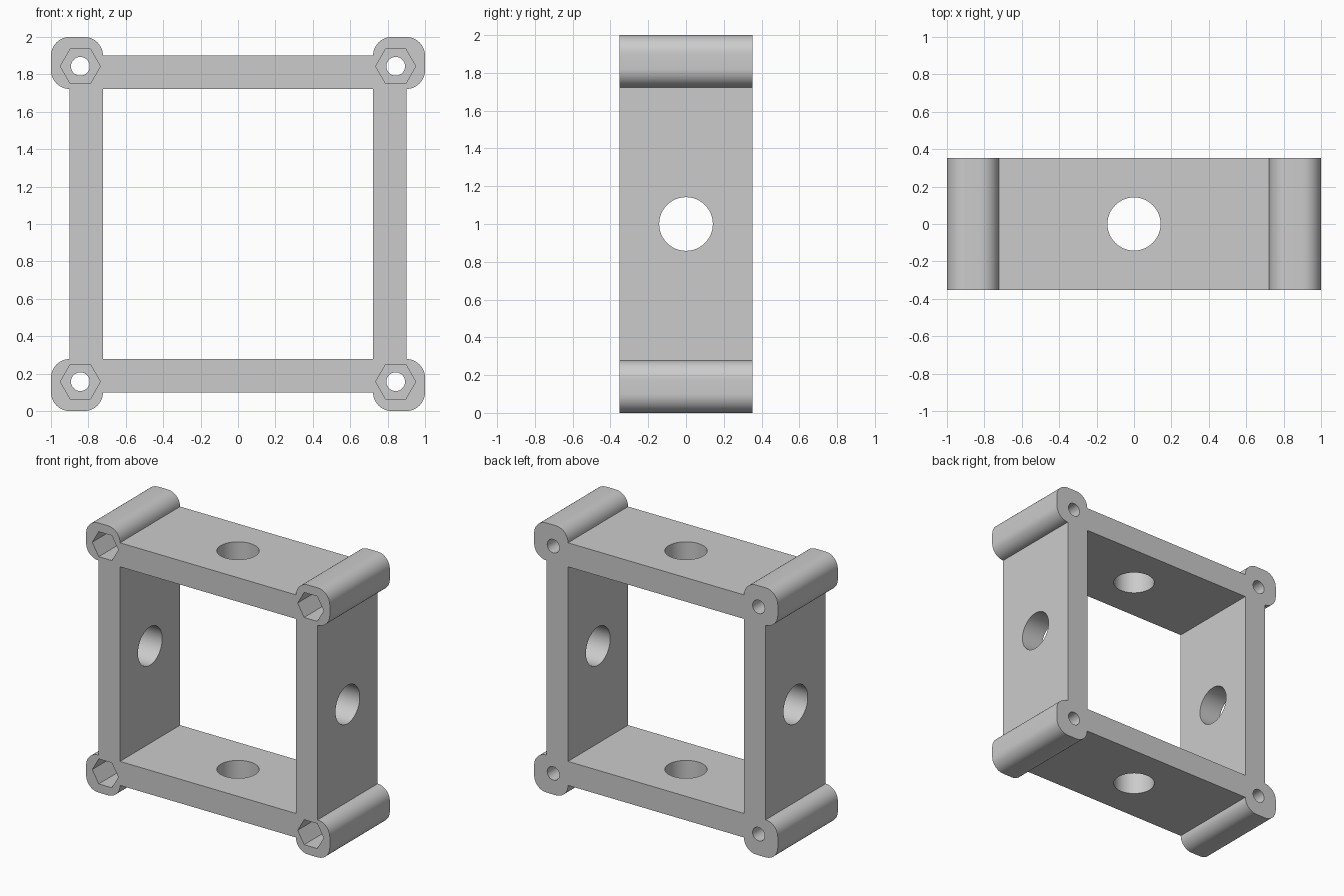
import bpy, bmesh
from math import sin, cos, pi, radians
from mathutils import Matrix, Vector

if "Cube" in bpy.data.objects:
    bpy.data.objects.remove(bpy.data.objects["Cube"])

MID = 1.0        # height of the frame centre
DEPTH = 0.352    # half depth along y
WALL = 0.9       # outer wall face, from centre
INNER = 0.722    # inner wall face, from centre
HOLE = 0.843     # screw position, from centre
R = 0.1          # boss rounding


def to_object(name, bm):
    bmesh.ops.recalc_face_normals(bm, faces=bm.faces)
    me = bpy.data.meshes.new(name)
    bm.to_mesh(me)
    bm.free()
    ob = bpy.data.objects.new(name, me)
    bpy.context.collection.objects.link(ob)
    return ob


def prism(bm, outline, y0, y1):
    """Extrude an x/z outline (relative to the frame centre) from y0 to y1."""
    face = bm.faces.new([bm.verts.new((x, y0, z + MID)) for x, z in outline])
    ext = bmesh.ops.extrude_face_region(bm, geom=[face])
    verts = [v for v in ext["geom"] if isinstance(v, bmesh.types.BMVert)]
    bmesh.ops.translate(bm, verts=verts, vec=(0, y1 - y0, 0))


def arc(cx, cz, r, a0, a1, n):
    return [(cx + r * cos(radians(a0 + (a1 - a0) * i / n)),
             cz + r * sin(radians(a0 + (a1 - a0) * i / n))) for i in range(n + 1)]


def circle(cx, cz, r, n):
    return arc(cx, cz, r, 0, 360, n)[:-1]


def cut(target, cutter):
    cutter.hide_render = True
    mod = target.modifiers.new(cutter.name, "BOOLEAN")
    mod.operation, mod.solver, mod.object = "DIFFERENCE", "EXACT", cutter
    bpy.context.view_layer.objects.active = target
    bpy.ops.object.modifier_apply(modifier=mod.name)
    bpy.data.objects.remove(cutter)


# Frame outline: one rounded corner boss, turned four times
corner = (arc(WALL, INNER + R, R, -90, 0, 10)
          + arc(1 - R, 1 - R, R, 0, 90, 10)
          + arc(INNER + R, WALL, R, 90, 180, 10))
outline = []
for k in range(4):
    c, s = round(cos(k * pi / 2)), round(sin(k * pi / 2))
    outline += [(x * c - z * s, x * s + z * c) for x, z in corner]
bm = bmesh.new()
prism(bm, outline, -DEPTH, DEPTH)
frame = to_object("square_frame", bm)

# Square opening
bm = bmesh.new()
prism(bm, [(-INNER, -INNER), (INNER, -INNER), (INNER, INNER), (-INNER, INNER)], -1, 1)
cut(frame, to_object("opening_cutter", bm))

# Screw holes through the bosses, with hexagonal nut pockets from the front
corners = [(sx * HOLE, sz * HOLE) for sx in (-1, 1) for sz in (-1, 1)]
for name, r, n, y1 in (("screw_cutter", 0.05, 32, 1), ("nut_cutter", 0.107, 6, 0.0)):
    bm = bmesh.new()
    for x, z in corners:
        prism(bm, circle(x, z, r, n), -1, y1)
    cut(frame, to_object(name, bm))

# Round holes through the middle of each wall
for name, axis in (("side_hole_cutter", "Y"), ("top_hole_cutter", "Z")):
    rot = Matrix.Rotation(pi / 2, 4, "Y") if axis == "Y" else Matrix.Identity(4)
    bm = bmesh.new()
    bmesh.ops.create_cone(bm, cap_ends=True, segments=64, radius1=0.142, radius2=0.142,
                          depth=3, matrix=Matrix.Translation(Vector((0, 0, MID))) @ rot)
    cut(frame, to_object(name, bm))

# Smooth rounding, sharp edges
bpy.ops.object.select_all(action="DESELECT")
frame.select_set(True)
bpy.context.view_layer.objects.active = frame
bpy.ops.object.shade_smooth_by_angle(angle=radians(30))
